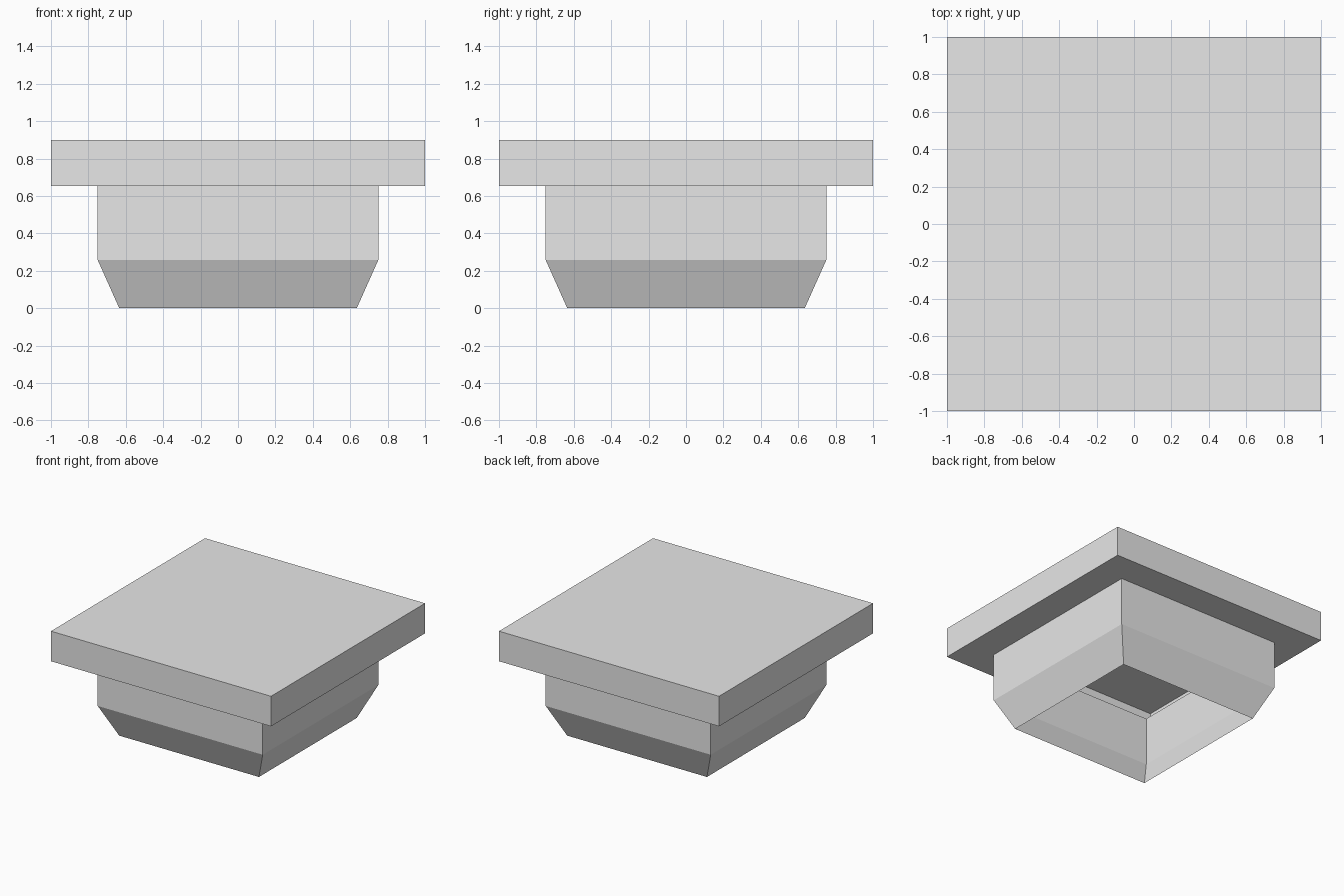
import bpy
import bmesh

cube = bpy.data.objects.get("Cube")
if cube:
    bpy.data.objects.remove(cube, do_unlink=True)

# Single plain grey
grey = bpy.data.materials.new("plain_grey")
grey.use_nodes = True
colour = (0.8, 0.8, 0.8, 1.0)
grey.diffuse_color = colour
grey.node_tree.nodes["Principled BSDF"].inputs["Base Color"].default_value = colour

CORNERS = [(-1, -1), (1, -1), (1, 1), (-1, 1)]


def square_shell(name, profile, top_cap=False):
    """Thin shell through square rings, given as (half width, height) from bottom to top."""
    bm = bmesh.new()
    rings = [[bm.verts.new((x * half, y * half, z)) for x, y in CORNERS]
             for half, z in profile]
    for low, high in zip(rings, rings[1:]):
        for i in range(4):
            j = (i + 1) % 4
            bm.faces.new((low[i], low[j], high[j], high[i]))
    if top_cap:
        bm.faces.new(rings[-1])
    mesh = bpy.data.meshes.new(name)
    bm.to_mesh(mesh)
    bm.free()
    mesh.materials.append(grey)
    obj = bpy.data.objects.new(name, mesh)
    bpy.context.collection.objects.link(obj)
    return obj


RIM_Z, TOP_Z, NECK = 0.653, 0.9, 0.75

# Overhanging top plate, hollow and open to the plug below
square_shell("top_plate", [(NECK, RIM_Z), (1.0, RIM_Z), (1.0, TOP_Z)], top_cap=True)

# Hollow plug: tapered lead-in and straight walls, open at the bottom
square_shell("plug_walls", [(0.635, 0.0), (NECK, 0.257), (NECK, RIM_Z)])
